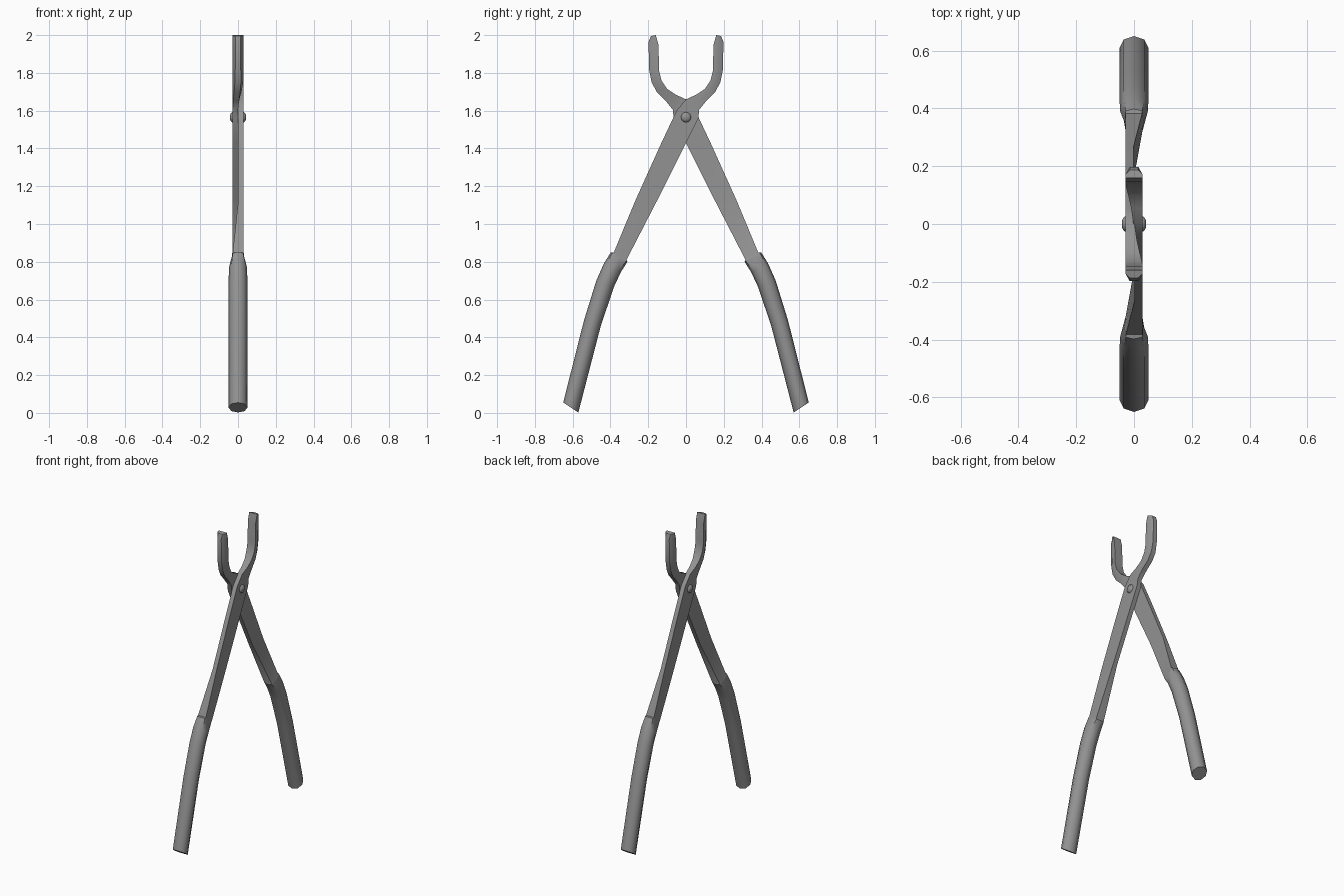
import bpy, bmesh, math

if "Cube" in bpy.data.objects:
    bpy.data.objects.remove(bpy.data.objects["Cube"])

# Stations along one arm: upper edge (y, z), lower edge (y, z), x range, corner fullness
# (0.71 = octagon, 1 = rectangle), bevel of the lower edge
STATIONS = [
    (.65, .055, .57, .002, -.05, .05, .71, 1),
    (.54, .49, .45, .465, -.05, .05, .71, 1),
    (.475, .70, .38, .67, -.05, .05, .71, 1),
    (.435, .79, .345, .745, -.048, .048, .73, 1),
    (.398, .85, .31, .80, -.033, .033, .85, 1),
    (.382, .85, .315, .81, -.03, .028, 1, 1),
    (.27, 1.12, .155, 1.12, -.03, -.001, 1, 1),
    (.13, 1.43, .00, 1.43, -.03, -.001, 1, 1),
    (.05, 1.60, -.065, 1.56, -.03, -.001, 1, 1),
    (.00, 1.66, -.07, 1.605, -.03, .002, 1, .9),
    (-.055, 1.685, -.11, 1.655, -.03, .01, 1, .8),
    (-.10, 1.715, -.155, 1.70, -.029, .02, 1, .65),
    (-.13, 1.76, -.182, 1.75, -.029, .028, 1, .55),
    (-.142, 1.81, -.196, 1.82, -.029, .029, 1, .5),
    (-.146, 1.95, -.198, 1.965, -.029, .029, 1, .5),
    (-.160, 2.0, -.186, 1.995, -.029, .029, 1, .5),
]
SEAM = 4  # station where the round handle meets the flat bar

# Dark steel
steel = bpy.data.materials.new("dark_steel")
steel.diffuse_color = (.29, .29, .29, 1)
steel.use_nodes = True
steel.node_tree.nodes["Principled BSDF"].inputs["Base Color"].default_value = steel.diffuse_color


def new_part(name, bm, seam=()):
    """Smooth shading with sharp edges, then make the object."""
    bmesh.ops.recalc_face_normals(bm, faces=bm.faces[:])
    for f in bm.faces:
        f.smooth = True
    for e in bm.edges:
        e.smooth = e.calc_face_angle(0) < math.radians(50)
        if e.verts[0] in seam and e.verts[1] in seam:
            e.smooth = False
    mesh = bpy.data.meshes.new(name)
    bm.to_mesh(mesh)
    bm.free()
    mesh.materials.append(steel)
    bpy.context.collection.objects.link(bpy.data.objects.new(name, mesh))


def loft(bm, sections):
    """Skin a list of equal-sized closed sections and cap both ends."""
    rings = [[bm.verts.new(p) for p in s] for s in sections]
    for a, b in zip(rings, rings[1:]):
        n = len(a)
        for i in range(n):
            j = (i + 1) % n
            bm.faces.new((a[i], a[j], b[j], b[i]))
    bm.faces.new(rings[0])
    bm.faces.new(rings[-1])
    return rings


def arm(name, s):
    """Loft eight-point sections; s = -1 turns the arm half a turn about z."""
    sections = []
    for uy, uz, ly, lz, x0, x1, k, bevel in STATIONS:
        section = []
        for u, v in ((1, 0), (k, k), (0, 1), (-k, k), (-1, 0), (-k, -k), (0, -1), (k, -k)):
            if u < 0:
                v *= bevel
            f = (1 + u) / 2
            x = (x0 + x1) / 2 + v * (x1 - x0) / 2
            section.append((s * x, s * (ly + (uy - ly) * f), lz + (uz - lz) * f))
        sections.append(section)
    bm = bmesh.new()
    rings = loft(bm, sections)
    new_part(name, bm, set(rings[SEAM]))


# Two crossing arms, each a round handle, flat bar and curved jaw
arm("arm_back", 1)
arm("arm_front", -1)

# Domed rivet through the pivot
bm = bmesh.new()
profile = ((-.042, .012), (-.037, .022), (-.03, .027), (.03, .027), (.037, .022), (.042, .012))
loft(bm, [[(x, r * math.cos(i * math.pi / 6), 1.565 + r * math.sin(i * math.pi / 6))
           for i in range(12)] for x, r in profile])
new_part("pivot_rivet", bm)
